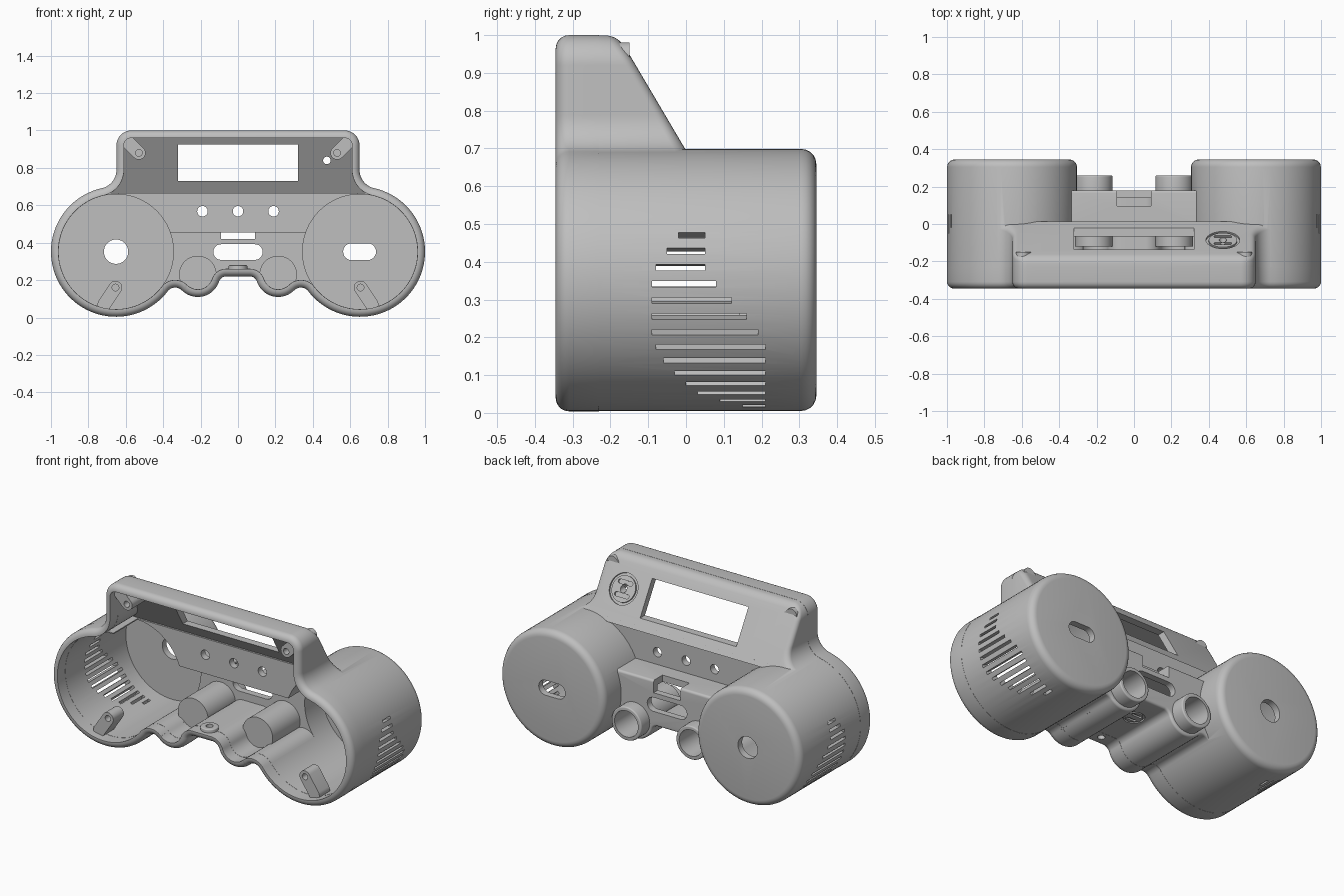
import bpy, bmesh, math
from math import sin, cos, radians, pi

if "Cube" in bpy.data.objects:
    bpy.data.objects.remove(bpy.data.objects["Cube"])

grey = bpy.data.materials.new("plain grey plastic")
grey.use_nodes = True
grey.diffuse_color = (0.52, 0.52, 0.52, 1)
grey.node_tree.nodes["Principled BSDF"].inputs["Base Color"].default_value = (0.52, 0.52, 0.52, 1)

FRONT, BACK, WALL = -0.345, 0.345, 0.04
DRUM_X, DRUM_Z, DRUM_R = 0.652, 0.352, 0.348
TUBE_X, TUBE_Z = 0.215, 0.23


# ---- profile helpers: every shape is a function of its inward offset t ----
def arc(cx, cz, r, a0, a1, step=6):
    n = max(2, round(abs(a1 - a0) / step))
    angles = [radians(a0 + (a1 - a0) * i / n) for i in range(n + 1)]
    return [(cx + r * cos(a), cz + r * sin(a)) for a in angles]


def mirrored(half):
    return half + [(-x, z) for x, z in reversed(half)]


def upper_half(t):
    return (arc(0.57, 0.92, 0.08 - t, 90, 0)
            + arc(0.75, 0.789, 0.1 + t, 180, 257.4))


def lower_half(t):
    return (arc(0.336, 0.11, 0.05 + t, 37.4, 135.2)
            + arc(TUBE_X, TUBE_Z, 0.12 - t, -44.8, -161.8)
            + arc(0.063, 0.18, 0.04 + t, 18.2, 90))


def outline(t):
    drum = arc(DRUM_X, DRUM_Z, DRUM_R - t, 77.4, -142.6, 4)
    return mirrored(upper_half(t) + drum[1:-1] + lower_half(t))


def console(t):
    base = 0.688 - 0.55 * t
    return mirrored([(x, max(z, base)) for x, z in upper_half(t)])


def middle(t):
    return mirrored([(0.4, 0.495 - t), (0.4, 0.2)] + lower_half(t))


def upright(t):
    return mirrored([(0.6 + t, 0.695 - 0.4 * t), (0.6 + t, 0.4)])


def disc(cx, cz, r):
    return lambda t: arc(cx, cz, r - t, 0, 360, 4)[:-1]


def rect(x0, x1, z0, z1):
    return lambda t: [(x0, z0), (x1, z0), (x1, z1), (x0, z1)]


def capsule(x0, z0, x1, z1, r, step=15):
    a = math.degrees(math.atan2(z1 - z0, x1 - x0))
    return lambda t: (arc(x1, z1, r, a - 90, a + 90, step)
                      + arc(x0, z0, r, a + 90, a + 270, step))


# ---- solid helpers ----
def prism(name, shape, y0, y1, t=0.0, r0=0.0, r1=0.0):
    """Loft a shape along y, with optional rounded front and back edges."""
    back = y1 if callable(y1) else (lambda z: y1)
    quarter = [i * pi / 10 for i in range(6)]
    rings = []
    for a in (reversed(quarter) if r0 else [0]):
        rings.append([(x, y0 + r0 * (1 - sin(a)), z) for x, z in shape(t + r0 * (1 - cos(a)))])
    for a in (quarter if r1 else [0]):
        rings.append([(x, back(z) - r1 * (1 - sin(a)), z) for x, z in shape(t + r1 * (1 - cos(a)))])
    bm = bmesh.new()
    loops = [[bm.verts.new(p) for p in ring] for ring in rings]
    n = len(loops[0])
    for a, b in zip(loops, loops[1:]):
        for i in range(n):
            bm.faces.new((a[i], a[(i + 1) % n], b[(i + 1) % n], b[i]))
    bm.faces.new(loops[0])
    bm.faces.new(loops[-1])
    bmesh.ops.recalc_face_normals(bm, faces=bm.faces)
    mesh = bpy.data.meshes.new(name)
    bm.to_mesh(mesh)
    bm.free()
    mesh.materials.append(grey)
    obj = bpy.data.objects.new(name, mesh)
    bpy.context.collection.objects.link(obj)
    return obj


def activate(obj):
    bpy.ops.object.select_all(action='DESELECT')
    obj.select_set(True)
    bpy.context.view_layer.objects.active = obj


def combine(obj, others, operation):
    for other in others:
        mod = obj.modifiers.new("combine", 'BOOLEAN')
        mod.operation, mod.solver, mod.object = operation, 'EXACT', other
        activate(obj)
        bpy.ops.object.modifier_apply(modifier=mod.name)
        bpy.data.objects.remove(other)
    return obj


def cut(obj, *others):
    return combine(obj, others, 'DIFFERENCE')


def join(parts):
    activate(parts[0])
    for p in parts:
        p.select_set(True)
    bpy.ops.object.join()
    return parts[0]


def place(obj, location, tilt):
    obj.location = location
    obj.rotation_euler.x = radians(tilt)
    return obj


def slant(z):
    return -0.18 + (1 - z) * 0.59


# ---- the full body, used at t = 0 for the outside and t = WALL for the hollow ----
def body(name, t, hollow):
    e = t + 0.001
    round_edge = 0.0 if hollow else 1.0
    start = FRONT + 0.05
    main = prism(name, outline, FRONT - 0.1 * hollow, -0.23 - t, t, 0.036 * round_edge)
    parts = [prism("console", console, start, lambda z: slant(z) - 1.16 * t, e, 0, 0.03 * round_edge),
             prism("upright", upright, start, -t, t),
             prism("middle", middle, start, 0.18 - t, e, 0, 0.014 * round_edge)]
    for side in (1, -1):
        parts.append(prism("drum", disc(side * DRUM_X, DRUM_Z, DRUM_R), start, BACK - t, e,
                           0, 0.04 * round_edge))
    return combine(main, parts, 'UNION')


shell = cut(body("housing_shell", 0.0, False), body("hollow", WALL, True))

# Tube pockets, open at the back
for side in (1, -1):
    combine(shell, [prism("tube", disc(side * TUBE_X, TUBE_Z, 0.1), -0.12, 0.26, 0, 0, 0.008)], 'UNION')
for side in (1, -1):
    cut(shell, prism("pocket", disc(side * TUBE_X, TUBE_Z, 0.078), -0.09, 0.4))

# Display window, button holes, rear slot and notch, drum openings
cut(shell,
    prism("window", rect(-0.32, 0.32, 0.73, 0.925), -0.3, 0.3),
    prism("rear_slot", capsule(-0.09, 0.35, 0.09, 0.35, 0.042), 0.1, 0.25),
    prism("notch", rect(-0.09, 0.09, 0.42, 0.6), 0.095, 0.25),
    prism("round_opening", disc(-DRUM_X, DRUM_Z, 0.065), 0.2, 0.4),
    prism("long_opening", capsule(0.607, DRUM_Z, 0.693, DRUM_Z, 0.045), 0.2, 0.4))
for x in (-0.19, 0, 0.19):
    cut(shell, prism("button_hole", disc(x, 0.568, 0.028), -0.1, 0.08))

# Fan of radial vent slits on the outer side of each drum (y limits in hundredths)
starts = [-2, -5, -8, -9, -9, -9, -9, -8, -6, -3, 0, 3, 9, 15]
ends = [5, 5, 5, 8, 12, 16, 19] + [21] * 7
for side in (1, -1):
    slits = []
    for i, (lo, hi) in enumerate(zip(starts, ends)):
        a = radians(20 - 7.25 * i)
        ray = [(side * (DRUM_X + r * cos(a)), DRUM_Z + r * sin(a)) for r in (0.28, 0.4)]
        slits.append(prism("slit", capsule(*ray[0], *ray[1], 0.008, 90), lo / 100, hi / 100))
    cut(shell, join(slits))


# Shallow round emblem recesses: ring groove and two plain bars
def recess(r, location, tilt):
    groove = cut(prism("groove", disc(0, 0, r), -0.01, 0.06),
                 prism("core", disc(0, 0, r * 0.84), -0.1, 0.1))
    bars = [prism("bar", capsule(-r * 0.4, z, r * 0.4, z, r * 0.13), -0.01, 0.06)
            for z in (-r * 0.4, r * 0.4)]
    for tool in [groove] + bars:
        place(tool, location, tilt)
    bpy.context.view_layer.update()
    cut(shell, groove, *bars)


recess(0.09, (0.475, slant(0.84), 0.84), 30.5)
recess(0.058, (0, 0.0, 0.22), -90)
cut(shell, prism("emblem_hole", disc(0.475, 0.84, 0.02), -0.25, 0.1))

# Central floor boss with a vertical screw hole
boss = place(prism("floor_boss", disc(0, 0, 0.05), 0, 0.04, 0, 0, 0.006), (0, -0.27, 0.24), 90)
tools = [place(prism("bore", disc(0, 0, 0.02), -0.1, 0.1), (0, -0.27, 0.25), 90) for _ in range(2)]
bpy.context.view_layer.update()
cut(boss, tools[0])
cut(shell, tools[1])

# Screw lugs joined to the walls
parts = [shell, boss]
for side, label in ((1, "left"), (-1, "right")):
    for level, (x0, z0, x1, z1), depth in (("upper", (0.53, 0.88, 0.595, 0.945), -0.15),
                                           ("lower", (0.655, 0.16, 0.715, 0.07), -0.2)):
        lug = prism(f"{level}_{label}_screw_lug",
                    capsule(side * x0, z0, side * x1, z1, 0.036), -0.3, depth)
        parts.append(cut(lug, prism("bore", disc(side * x0, z0, 0.018), -0.4, -0.22)))

for p in parts:
    activate(p)
    bpy.ops.object.shade_smooth_by_angle(angle=radians(30))
